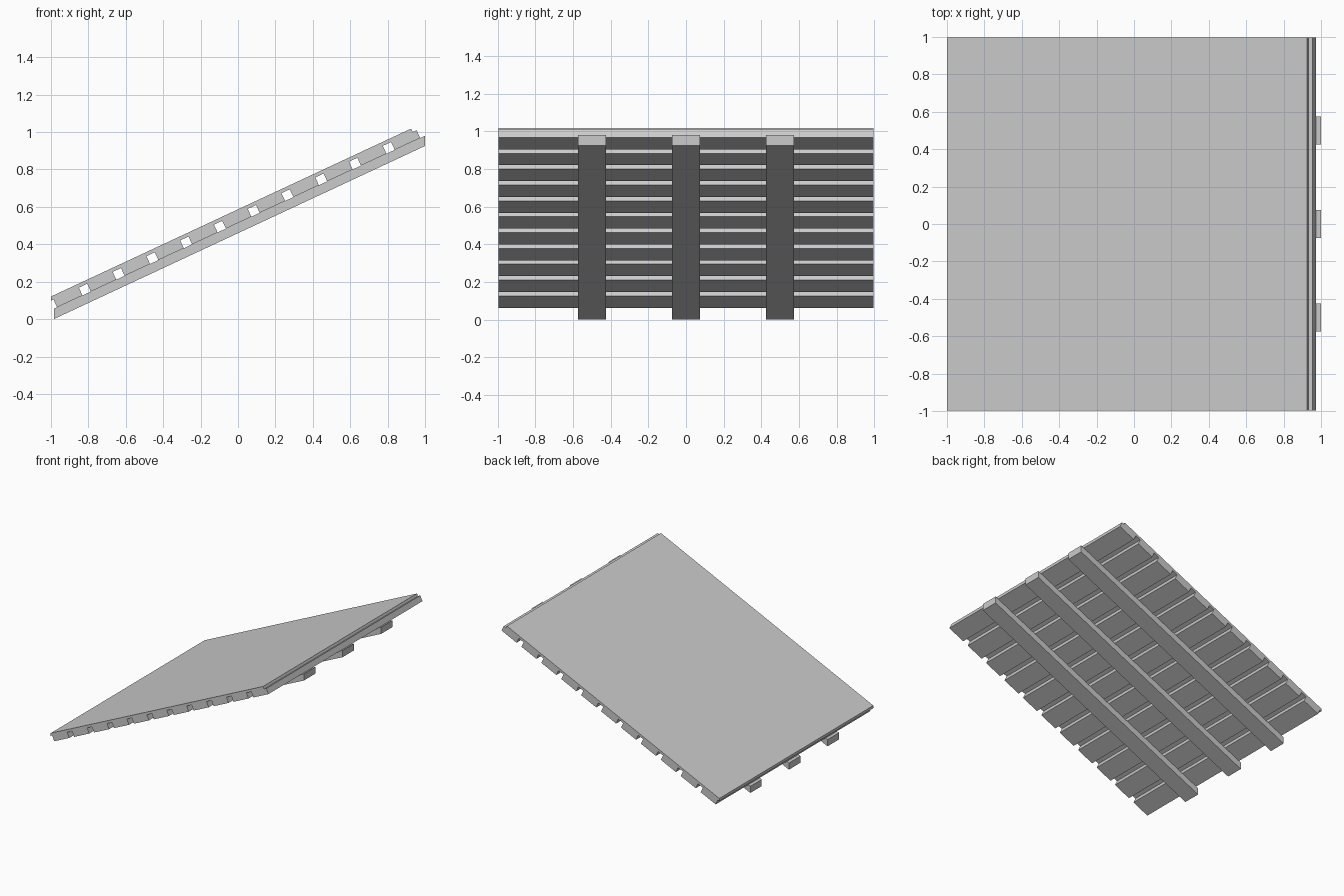
import bpy, bmesh
from math import sin, cos, tan, radians

if "Cube" in bpy.data.objects:
    bpy.data.objects.remove(bpy.data.objects["Cube"])

A = radians(25)
C, S, T = cos(A), sin(A), tan(A)
HALF = 0.997          # half depth of the deck
N0, N1, N2 = 0.466, 0.512, 0.532   # slat bottom, slat top, sheet top (across the slope)


def pt(s, n):
    """Slope coordinates (along, across) to x, z."""
    return (s * C - n * S, s * S + n * C)


def at_x(x, n):
    """Point at a given x on the slope line with offset n."""
    return (x, n / C + x * T)


def extrude(name, profile, y0, y1):
    """Extrude an x-z profile along y."""
    bm = bmesh.new()
    a = [bm.verts.new((x, y0, z)) for x, z in profile]
    b = [bm.verts.new((x, y1, z)) for x, z in profile]
    k = len(profile)
    bm.faces.new(a)
    bm.faces.new(b[::-1])
    for i in range(k):
        j = (i + 1) % k
        bm.faces.new((a[i], b[i], b[j], a[j]))
    bmesh.ops.recalc_face_normals(bm, faces=bm.faces)
    me = bpy.data.meshes.new(name)
    bm.to_mesh(me)
    bm.free()
    ob = bpy.data.objects.new(name, me)
    bpy.context.collection.objects.link(ob)
    return ob


# top sheet: plumb cut at the low end, square cut at the high end
extrude("roof_sheet", [at_x(-1, N1), pt(1.269, N1), pt(1.269, N2), at_x(-1, N2)], -HALF, HALF)

# cross slats under the sheet
for i in range(11):
    s = -0.85 + i * 0.1992
    extrude(f"slat_{i + 1}",
            [pt(s, N0), pt(s + 0.15, N0), pt(s + 0.15, N1), pt(s, N1)], -HALF, HALF)

# three rafters with plumb-cut ends, standing on z = 0
low = 0.985 * S
for i, y in enumerate((-0.5, 0, 0.5)):
    extrude(f"rafter_{i + 1}",
            [at_x(-0.985, low), at_x(1, low), at_x(1, N0), at_x(-0.985, N0)],
            y - 0.074, y + 0.074)
